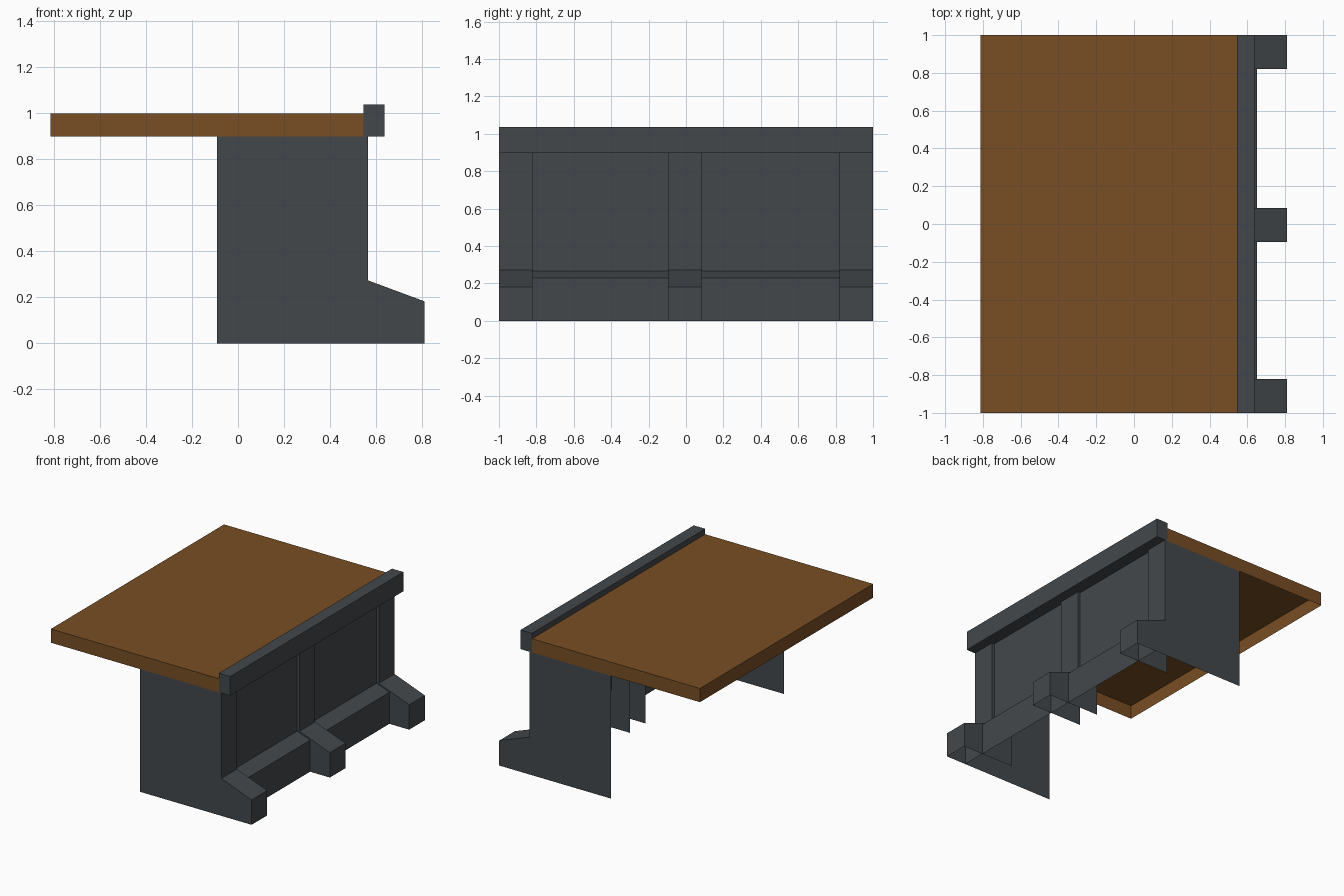
import bpy

if "Cube" in bpy.data.objects:
    bpy.data.objects.remove(bpy.data.objects["Cube"])


def material(name, rgb):
    m = bpy.data.materials.new(name)
    m.diffuse_color = (*rgb, 1)
    m.use_nodes = True
    m.node_tree.nodes["Principled BSDF"].inputs["Base Color"].default_value = m.diffuse_color
    return m


STEEL = material("slate grey", (0.055, 0.064, 0.070))
WOOD = material("brown", (0.188, 0.076, 0.017))


def mesh(name, verts, faces, mat):
    me = bpy.data.meshes.new(name)
    me.from_pydata(verts, [], faces)
    me.materials.append(mat)
    ob = bpy.data.objects.new(name, me)
    bpy.context.collection.objects.link(ob)
    return ob


def box(name, x0, x1, y0, y1, z0, z1, mat, skip=()):
    """Box of outward faces; faces named in skip are left open."""
    v = [(x, y, z) for x in (x0, x1) for y in (y0, y1) for z in (z0, z1)]
    f = {"-x": (0, 1, 3, 2), "+x": (4, 6, 7, 5), "-y": (0, 4, 5, 1),
         "+y": (2, 3, 7, 6), "-z": (0, 2, 6, 4), "+z": (1, 5, 7, 3)}
    return mesh(name, v, [q for k, q in f.items() if k not in skip], mat)


def strip(name, path, y0, y1, mat):
    """Open sheet facing +x: an upward (x, z) path swept along y."""
    n = len(path)
    v = [(x, y, z) for y in (y0, y1) for x, z in path]
    return mesh(name, v, [(i, n + i, n + i + 1, i + 1) for i in range(n - 1)], mat)


def plate(name, path, back, y, side, mat):
    """Flat side sheet from the path back to x = back, facing side * y."""
    v = [(x, y, z) for x, z in path] + [(back, y, 0.90), (back, y, 0)]
    order = list(range(len(v)))
    return mesh(name, v, [order if side < 0 else order[::-1]], mat)


# Hollow table top, open underneath
box("top_board", -0.813, 0.545, -1, 1, 0.897, 0.997, WOOD, ("-z", "+x"))

# Rail along the raised edge
box("edge_rail", 0.545, 0.637, -1, 1, 0.897, 1.037, STEEL)

# Recessed wall with its sloped plinth
strip("wall_panel", [(0.65, 0), (0.65, 0.23), (0.545, 0.268), (0.545, 0.90)], -1, 1, STEEL)

# Three buttresses: front skin plus side plates; outer plates reach further back
RIB = [(0.81, 0), (0.81, 0.182), (0.565, 0.273), (0.565, 0.90)]
for label, y0, y1 in (("near", -1, -0.82), ("middle", -0.096, 0.084), ("far", 0.82, 1)):
    strip(label + "_buttress_front", RIB, y0, y1, STEEL)
    for y, side in ((y0, -1), (y1, 1)):
        outer = abs(y) == 1
        kind = "_side_panel" if outer else "_buttress_side"
        plate(label + kind, RIB, -0.092 if outer else 0.395, y, side, STEEL)
